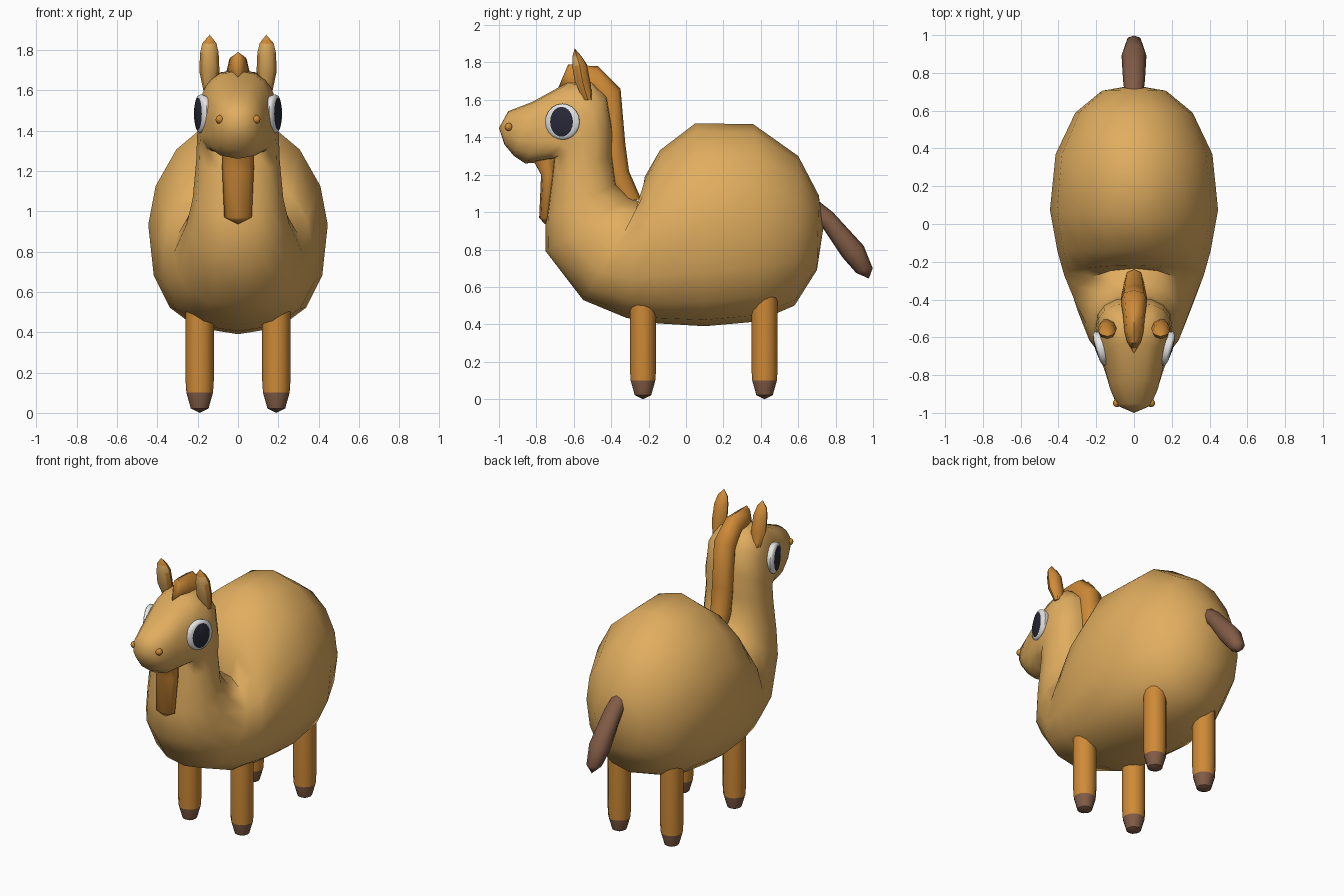
import bpy, bmesh, math
from mathutils import Vector, Matrix

if "Cube" in bpy.data.objects:
    bpy.data.objects.remove(bpy.data.objects["Cube"])


def material(name, rgb):
    m = bpy.data.materials.new(name)
    m.diffuse_color = (*rgb, 1)
    m.use_nodes = True
    m.node_tree.nodes["Principled BSDF"].inputs["Base Color"].default_value = m.diffuse_color
    return m


TAN = material("tan coat", (0.75, 0.42, 0.115))
ORANGE = material("orange hair", (0.62, 0.255, 0.038))
BROWN = material("brown hoof", (0.22, 0.105, 0.06))
WHITE = material("eye white", (0.78, 0.78, 0.78))
DARK = material("dark pupil", (0.022, 0.022, 0.04))


def finish(name, bm, mats, rule=None, angle=45):
    bmesh.ops.recalc_face_normals(bm, faces=bm.faces)
    for f in bm.faces:
        f.smooth = True
        f.normal_update()
        if rule:
            f.material_index = rule(f.calc_center_median(), f.normal)
    me = bpy.data.meshes.new(name)
    bm.to_mesh(me)
    bm.free()
    me.set_sharp_from_angle(angle=math.radians(angle))
    for m in mats:
        me.materials.append(m)
    ob = bpy.data.objects.new(name, me)
    bpy.context.collection.objects.link(ob)
    return ob


def skin(rings, start=None, end=None):
    """Bridge point rings and close both ends, optionally with a tip point."""
    bm = bmesh.new()
    vs = [[bm.verts.new(p) for p in r] for r in rings]
    n = len(vs[0])
    for a, b in zip(vs, vs[1:]):
        for i in range(n):
            j = (i + 1) % n
            bm.faces.new((a[i], a[j], b[j], b[i]))
    for ring, tip in ((vs[0], start), (vs[-1], end)):
        if tip is None:
            bm.faces.new(ring)
        else:
            t = bm.verts.new(tip)
            for i in range(n):
                bm.faces.new((ring[i], ring[(i + 1) % n], t))
    return bm


def power(v, p):
    return math.copysign(abs(v) ** p, v) if abs(v) > 1e-6 else 0.0


def profile_rings(sections, n, x=0.0):
    """Section: y, z of one outline side, y, z of the other, half width, squareness of each half."""
    rings = []
    for y1, z1, y2, z2, w, p1, p2 in sections:
        c = Vector((x, (y1 + y2) / 2, (z1 + z2) / 2))
        d = Vector((0, (y1 - y2) / 2, (z1 - z2) / 2))
        ring = []
        for i in range(n):
            co, si = math.cos(math.tau * i / n), math.sin(math.tau * i / n)
            p = p1 if co > 0 else p2
            ring.append(c + d * power(co, p) + Vector((w * power(si, p), 0, 0)))
        rings.append(ring)
    return rings


# body, neck and head as one continuous skin from rump to nose
body = [
    (0.71, 1.09, 0.70, 0.69, 0.17, 1, 1),
    (0.60, 1.30, 0.58, 0.50, 0.31, 1, 0.9),
    (0.36, 1.47, 0.38, 0.415, 0.415, 1.05, 0.83),
    (0.05, 1.475, 0.10, 0.39, 0.445, 1.08, 0.8),
    (-0.14, 1.33, -0.15, 0.405, 0.405, 1.05, 0.8),
    (-0.22, 1.19, -0.32, 0.435, 0.37, 1, 0.82),
    (-0.235, 1.05, -0.55, 0.53, 0.32, 1, 0.88),
    (-0.30, 1.08, -0.75, 0.79, 0.255, 0.95, 0.95),
    (-0.37, 1.15, -0.75, 0.97, 0.225, 0.9, 0.9),
    (-0.39, 1.30, -0.72, 1.20, 0.207, 0.85, 0.85),
    (-0.39, 1.45, -0.71, 1.285, 0.203, 0.8, 0.8),
    (-0.42, 1.62, -0.75, 1.275, 0.198, 0.7, 0.75),
    (-0.50, 1.70, -0.80, 1.265, 0.184, 0.72, 0.75),
    (-0.63, 1.695, -0.86, 1.26, 0.158, 0.78, 0.8),
    (-0.82, 1.59, -0.92, 1.30, 0.127, 0.85, 0.85),
    (-0.95, 1.54, -0.97, 1.36, 0.09, 0.95, 0.95),
]
finish("body", skin(profile_rings(body, 16), (0, 0.735, 0.92), (0, -1.0, 1.45)), [TAN], angle=70)

# mane running over the crown and down the neck
mane = [
    (-0.63, 1.79, -0.62, 1.64, 0.036, 1, 1),
    (-0.57, 1.785, -0.57, 1.62, 0.05, 0.9, 0.9),
    (-0.47, 1.78, -0.50, 1.60, 0.058, 0.9, 0.9),
    (-0.35, 1.66, -0.46, 1.56, 0.07, 0.9, 0.9),
    (-0.325, 1.37, -0.45, 1.35, 0.068, 0.9, 0.9),
    (-0.305, 1.22, -0.43, 1.17, 0.065, 0.9, 0.9),
    (-0.24, 1.07, -0.36, 1.05, 0.05, 0.9, 0.9),
]
finish("mane", skin(profile_rings(mane, 8), (0, -0.685, 1.66)), [ORANGE], angle=60)

# beard under the chin
beard = [
    (-0.83, 1.30, -0.66, 1.31, 0.08, 0.85, 0.85),
    (-0.775, 1.20, -0.69, 1.20, 0.078, 0.8, 0.8),
    (-0.785, 0.97, -0.72, 0.97, 0.068, 0.8, 0.8),
]
finish("beard", skin(profile_rings(beard, 8), None, (0, -0.755, 0.935)), [ORANGE], angle=70)

# tail
tail = [
    (0.715, 1.055, 0.68, 0.95, 0.05, 1, 1),
    (0.785, 1.0, 0.735, 0.91, 0.058, 0.9, 0.9),
    (0.95, 0.82, 0.835, 0.76, 0.066, 0.9, 0.9),
    (0.998, 0.70, 0.91, 0.675, 0.045, 0.9, 0.9),
]
finish("tail", skin(profile_rings(tail, 8), None, (0, 0.978, 0.645)), [BROWN], angle=60)

# legs with brown hooves
leg = [(0.022, 0.044), (0.10, 0.066), (0.1001, 0.066), (0.16, 0.07), (0.62, 0.07)]
for end, y in (("front", -0.23), ("back", 0.42)):
    for side, s in (("left", 1), ("right", -1)):
        rings = [[(0.19 * s + r * math.cos(a), y + r * math.sin(a), z)
                  for a in (math.tau * i / 12 for i in range(12))] for z, r in leg]
        finish(f"{end}_leg_{side}", skin(rings, (0.19 * s, y, 0.0)), [ORANGE, BROWN],
               lambda c, n: 1 if c.z < 0.1 else 0)

# ears, eyes and nostrils, mirrored
ear = [
    (-0.50, 1.60, -0.55, 1.60, 0.03, 1, 1),
    (-0.51, 1.69, -0.595, 1.70, 0.05, 1, 1),
    (-0.53, 1.79, -0.608, 1.78, 0.046, 1, 1),
    (-0.56, 1.835, -0.608, 1.83, 0.035, 1, 1),
]
for side, s in (("left", 1), ("right", -1)):
    finish(f"ear_{side}", skin(profile_rings(ear, 8, 0.142 * s), None, (0.14 * s, -0.595, 1.875)),
           [ORANGE, TAN], lambda c, n: 1 if n.y < -0.45 and c.z < 1.81 else 0)

    # shallow eye disc: white rim and dark pupil
    out = Vector((0.955 * s, -0.295, 0)).normalized()
    along = Vector((-out.y, out.x, 0))
    centre = Vector((0.187 * s, -0.662, 1.483))
    rings = [[centre + out * h + along * (a * math.cos(t)) + Vector((0, 0, b * math.sin(t)))
              for t in (math.tau * i / 20 for i in range(20))]
             for h, a, b in ((-0.045, 0.085, 0.085), (-0.004, 0.096, 0.097),
                             (0.005, 0.09, 0.093), (0.012, 0.064, 0.08))]
    finish(f"eye_{side}", skin(rings, None, centre + out * 0.018), [WHITE, DARK],
           lambda c, n: 1 if (c - centre).dot(out) > 0.0125 else 0)

    bm = bmesh.new()
    bmesh.ops.create_icosphere(bm, subdivisions=2, radius=0.022,
                               matrix=Matrix.Translation((0.09 * s, -0.948, 1.455)))
    finish(f"nostril_{side}", bm, [ORANGE])
